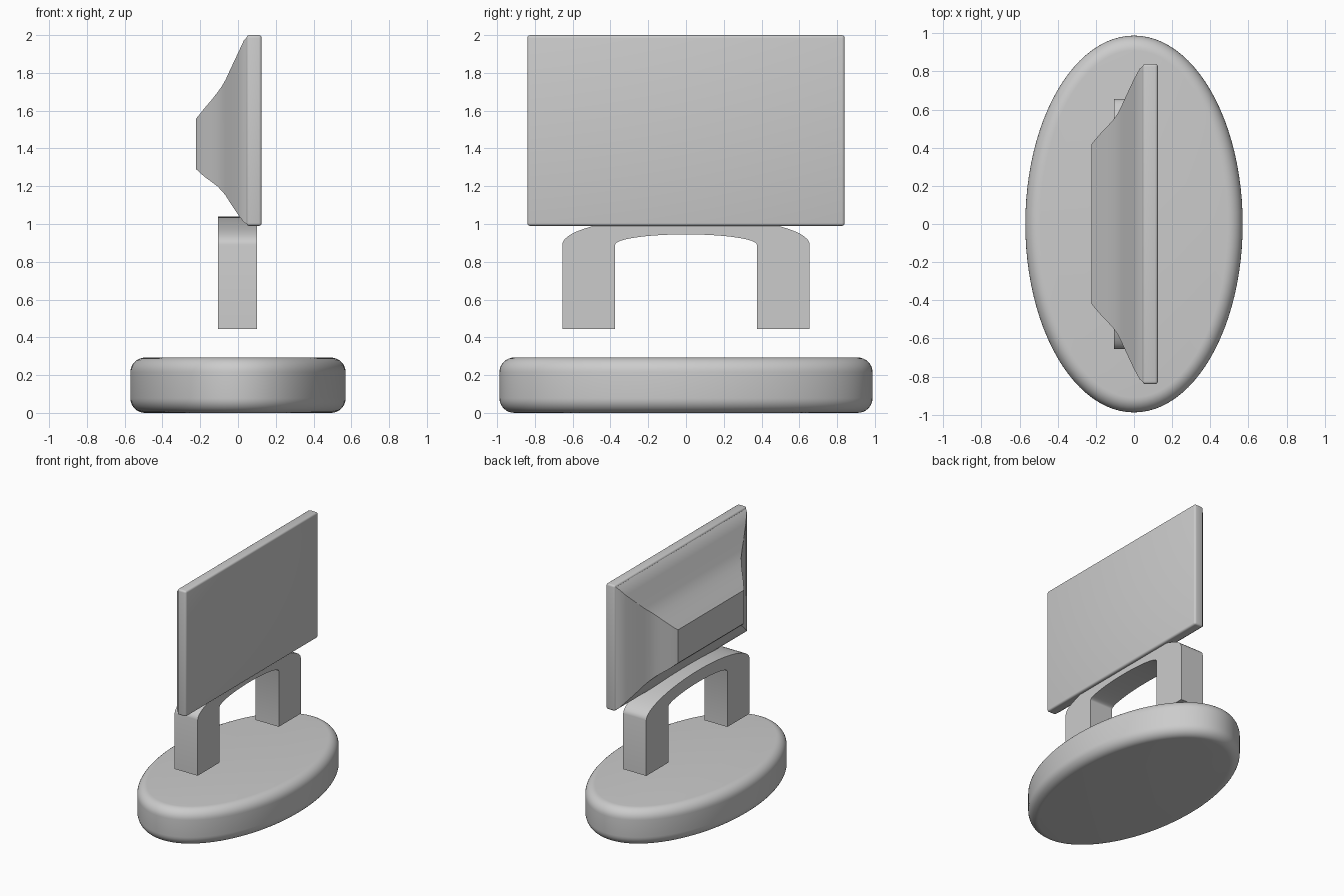
import bpy, bmesh, math

if "Cube" in bpy.data.objects:
    bpy.data.objects.remove(bpy.data.objects["Cube"])


def make_object(name, bm, angle=30):
    bmesh.ops.recalc_face_normals(bm, faces=bm.faces)
    mesh = bpy.data.meshes.new(name)
    bm.to_mesh(mesh)
    bm.free()
    ob = bpy.data.objects.new(name, mesh)
    bpy.context.collection.objects.link(ob)
    bpy.ops.object.select_all(action='DESELECT')
    ob.select_set(True)
    bpy.context.view_layer.objects.active = ob
    bpy.ops.object.shade_smooth_by_angle(angle=math.radians(angle))
    return ob


def loft(bm, loops):
    """Skin equal-length closed loops and cap both ends."""
    rings = [[bm.verts.new(p) for p in loop] for loop in loops]
    for a, b in zip(rings, rings[1:]):
        for i in range(len(a)):
            j = (i + 1) % len(a)
            bm.faces.new((a[i], a[j], b[j], b[i]))
    bm.faces.new(rings[0][::-1])
    bm.faces.new(rings[-1])


def rect(x, y, z0, z1):
    return [(x, -y, z0), (x, y, z0), (x, y, z1), (x, -y, z1)]


# Oval base with rounded rims
RX, RY, H, R, N, S = 0.57, 0.988, 0.293, 0.078, 96, 8
rim = []
for k in range(S + 1):
    t = math.pi / 2 * k / S
    rim.append((R * (1 - math.sin(t)), R * (1 - math.cos(t))))
profile = rim + [(inset, H - z) for inset, z in reversed(rim)]
angles = [2 * math.pi * i / N for i in range(N)]
bm = bmesh.new()
loft(bm, [[((RX - d) * math.cos(a), (RY - d) * math.sin(a), z) for a in angles]
          for d, z in profile])
make_object("oval_base", bm, 40)

# Arched stand: outer and inner half-ellipses on straight legs
LEG_Z, SPRING_Z, STEPS = 0.443, 0.89, 32


def arch(half_width, rise):
    pts = [(half_width, LEG_Z)]
    for i in range(STEPS + 1):
        a = math.pi * i / STEPS
        pts.append((half_width * math.cos(a), SPRING_Z + rise * math.sin(a)))
    return pts + [(-half_width, LEG_Z)]


bm = bmesh.new()
outer, inner = arch(0.655, 0.15), arch(0.375, 0.055)
sections = [[(-0.105, *o), (0.1, *o), (0.1, *i), (-0.105, *i)]
            for o, i in zip(outer, inner)]
loft(bm, sections)
make_object("arched_stand", bm, 50)

# Flat screen slab with softened edges
bm = bmesh.new()
loft(bm, [rect(0.045, 0.84, 0.99, 2.0), rect(0.125, 0.84, 0.99, 2.0)])
bmesh.ops.bevel(bm, geom=bm.edges[:], offset=0.015, segments=4,
                profile=0.5, affect='EDGES')
make_object("screen_panel", bm)

# Rear housing: rectangular sections (x, half width, bottom, top)
bm = bmesh.new()
loft(bm, [rect(*s) for s in (
    (0.055, 0.835, 0.995, 1.995),
    (0.03, 0.815, 1.01, 1.97),
    (0.0, 0.76, 1.05, 1.905),
    (-0.04, 0.675, 1.11, 1.82),
    (-0.065, 0.62, 1.15, 1.765),
    (-0.085, 0.58, 1.175, 1.73),
    (-0.11, 0.545, 1.20, 1.695),
    (-0.14, 0.512, 1.223, 1.657),
    (-0.18, 0.47, 1.252, 1.61),
    (-0.21, 0.435, 1.28, 1.572),
    (-0.222, 0.418, 1.29, 1.558))])
make_object("rear_housing", bm)
